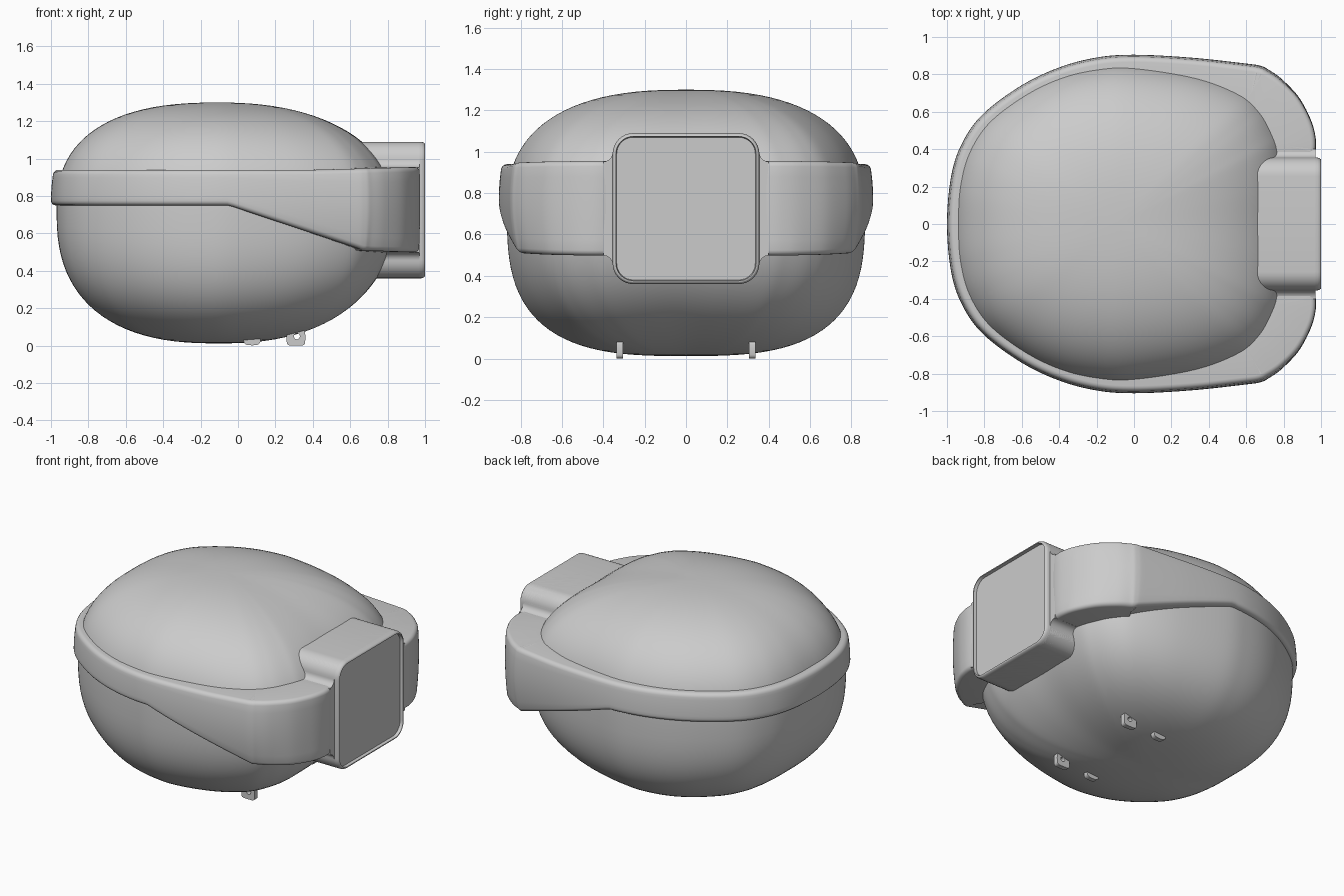
import bpy, bmesh, math
from mathutils import Vector

cube = bpy.data.objects.get("Cube")
if cube:
    bpy.data.objects.remove(cube, do_unlink=True)

TONE = (0.6, 0.6, 0.6, 1)
grey = bpy.data.materials.new("plain_grey")
grey.use_nodes = True
grey.diffuse_color = TONE
grey.node_tree.nodes["Principled BSDF"].inputs["Base Color"].default_value = TONE


def loft(name, rings, wrap=False, angle=35):
    """Skin a list of closed rings; wrap joins last to first, otherwise cap both ends."""
    bm = bmesh.new()
    loops = [[bm.verts.new(p) for p in ring] for ring in rings]
    pairs = list(zip(loops, loops[1:])) + ([(loops[-1], loops[0])] if wrap else [])
    for a, b in pairs:
        for i in range(len(a)):
            j = (i + 1) % len(a)
            bm.faces.new((a[i], a[j], b[j], b[i]))
    if not wrap:
        bm.faces.new(loops[0])
        bm.faces.new(loops[-1])
    bmesh.ops.recalc_face_normals(bm, faces=bm.faces)
    mesh = bpy.data.meshes.new(name)
    bm.to_mesh(mesh)
    bm.free()
    mesh.materials.append(grey)
    obj = bpy.data.objects.new(name, mesh)
    bpy.context.collection.objects.link(obj)
    bpy.ops.object.select_all(action='DESELECT')
    obj.select_set(True)
    bpy.context.view_layer.objects.active = obj
    bpy.ops.object.shade_smooth_by_angle(angle=math.radians(angle))
    return obj


def smooth_outline(half, steps=8):
    """Mirror a half plan in y and run a smooth closed curve through it."""
    pts = [Vector(p) for p in half]
    pts += [Vector((p.x, -p.y)) for p in pts[-2:0:-1]]
    n, out = len(pts), []
    for i in range(n):
        a, b, c, d = (pts[(i + k) % n] for k in (-1, 0, 1, 2))
        for s in range(steps):
            t = s / steps
            out.append(0.5 * (2 * b + (c - a) * t + (2 * a - 5 * b + 4 * c - d) * t ** 2
                              + (3 * b - a - 3 * c + d) * t ** 3))
    return out


def ramp(x, x0, x1, v0, v1):
    t = min(1, max(0, (x - x0) / (x1 - x0)))
    return v0 + (v1 - v0) * t


# Egg-shaped shell: plan outline shrunk towards the poles
AXIS, MID = Vector((-0.1, 0)), 0.72
shell_plan = smooth_outline([(.84, 0), (.84, .22), (.82, .41), (.785, .51), (.715, .625), (.6, .72),
                             (.35, .81), (0, .863), (-.2, .855), (-.4, .808), (-.6, .712),
                             (-.8, .56), (-.91, .39), (-.96, .2), (-.97, 0)])
rings = []
for k in range(49):
    lat = math.radians(-89.5 + 179 * k / 48)
    low = lat < 0
    ring = []
    for p in shell_plan:
        d = p - AXIS
        u = d.normalized()
        n = 2.5 - 0.3 * max(0, u.x) ** 2 + (0.5 * u.y ** 2 if low else 0)
        q = AXIS + d * math.cos(lat) ** (2 / n)
        h = abs(math.sin(lat)) ** (2 / n)
        ring.append((q.x, q.y, MID - 0.708 * h if low else MID + 0.58 * h))
    rings.append(ring)
loft("shell", rings)

# Band around the shell, deepening towards the mount and dipping behind its panel
band_plan = smooth_outline([(.95, 0), (.95, .3), (.972, .4), (.968, .48), (.94, .57), (.88, .68),
                            (.79, .775), (.72, .825), (.68, .845), (.6, .858), (.3, .89), (0, .905),
                            (-.2, .89), (-.4, .837), (-.6, .742), (-.8, .595), (-.91, .45),
                            (-.975, .27), (-1, 0)])
rings = []
for i, p in enumerate(band_plan):
    tangent = band_plan[(i + 1) % len(band_plan)] - band_plan[i - 1]
    inward = Vector((-tangent.y, tangent.x)).normalized()
    low = ramp(p.x, -0.05, 0.68, 0.75, 0.51) - ramp(p.x, 0.68, 0.98, 0, 0.012)
    high = ramp(p.x, 0.4, 0.98, 0.94, 0.955)
    bulge = ramp(p.x, 0.72, 0.96, 0.5, 0.08)
    r = 0.025
    section = [(0.25, high)]
    for k in range(5):
        a = math.pi / 2 * k / 4
        section.append((r - r * math.sin(a), high - r + r * math.cos(a)))
    for k in range(1, 8):
        section.append((0, high - r + (low - high + 2 * r) * k / 8))
    for k in range(5):
        a = math.pi / 2 * k / 4
        section.append((r - r * math.cos(a), low + r - r * math.sin(a)))
    section.append((0.25, low))
    ring = []
    for inset, z in section:
        q = p + inward * (inset + bulge * (z - 0.77) ** 2)
        ring.append((q.x, q.y, z))
    rings.append(ring)
loft("band", rings, wrap=True, angle=40)

# Square mount on the +x end
MOUNT_Z = 0.725


def arc(cy, cz, r, start, end, steps=8):
    return [(cy + r * math.cos(math.radians(start + (end - start) * k / steps)),
             cz + r * math.sin(math.radians(start + (end - start) * k / steps)))
            for k in range(steps + 1)]


def four_way(quarter, x):
    """Mirror a quarter outline, running from the top to the side, into a full ring."""
    right = quarter + [(y, -z) for y, z in reversed(quarter)]
    full = right + [(-y, z) for y, z in reversed(right)]
    return [(x, y, MOUNT_Z + z) for y, z in full]


# Housing sides flare into the band with concave fillets
flared = arc(.255, .265, .1, 90, 0) + arc(.4, .272, .045, 180, 270)
loft("mount_housing", [four_way(flared, x) for x in (.6, .96, .97)])


def rounded(inset, x):
    return four_way(arc(.255, .265, .1 - inset, 90, 0), x)


# Rim with a recessed flat panel
loft("mount_rim", [rounded(i, x) for i, x in
                   ((0, .6), (0, .98), (.004, .993), (.01, 1), (.016, 1), (.02, .98))], angle=50)


# Small lugs under the shell
def lug_ring(x, z, rx, rz, y, power):
    ring = []
    for k in range(24):
        a = math.tau * k / 24
        c, s = math.cos(a), math.sin(a)
        ring.append((x + rx * math.copysign(abs(c) ** (2 / power), c), y,
                     z + rz * math.copysign(abs(s) ** (2 / power), s)))
    return ring


for side, y in (("left", .32), ("right", -.32)):
    y0, y1 = y - .016, y + .016
    loft("eyelet_lug_" + side, [lug_ring(.31, .043, .05, .043, y0, 5), lug_ring(.31, .043, .05, .043, y1, 5),
                                lug_ring(.315, .05, .016, .016, y1, 2),
                                lug_ring(.315, .05, .016, .016, y0, 2)], wrap=True)
    loft("small_lug_" + side, [lug_ring(.075, .03, .045, .028, v, 3) for v in (y0, y1)])
